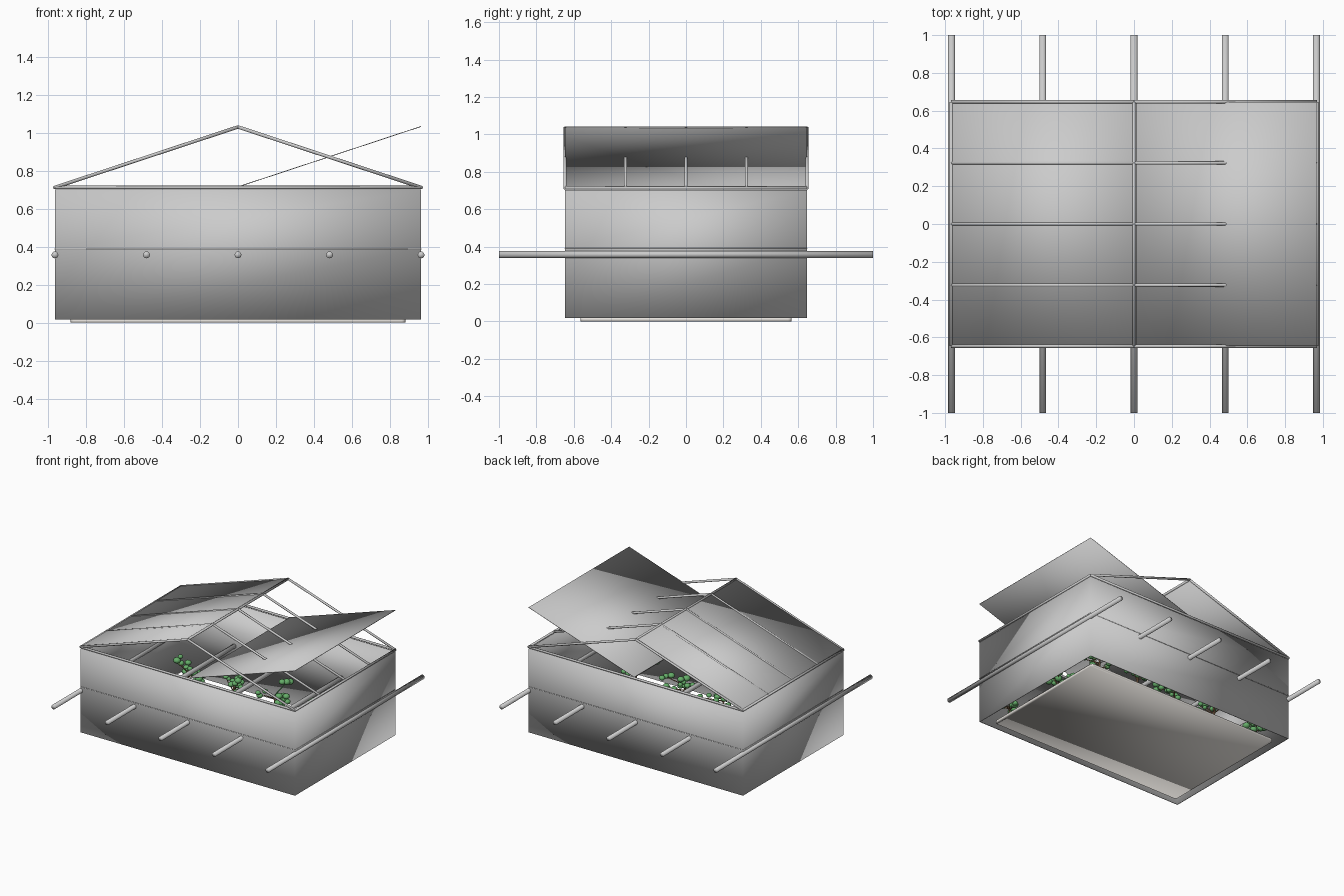
import bpy, bmesh, random
from mathutils import Vector, Matrix

if "Cube" in bpy.data.objects:
    bpy.data.objects.remove(bpy.data.objects["Cube"])

random.seed(4)
HX, HY = 0.967, 0.647          # half size of the glass box
EAVE, RIDGE = 0.714, 1.033


def material(name, rgb):
    m = bpy.data.materials.new(name)
    m.diffuse_color = (*rgb, 1)
    m.use_nodes = True
    m.node_tree.nodes["Principled BSDF"].inputs["Base Color"].default_value = m.diffuse_color
    return m


LEAF = material("leaf_green", (0.13, 0.42, 0.14))
STEM = material("stem_brown", (0.36, 0.2, 0.1))
BED = material("bed_stone", (0.78, 0.75, 0.71))


def finish(bm, name, mats=()):
    """Everything is fully smooth shaded, edges included."""
    bmesh.ops.recalc_face_normals(bm, faces=bm.faces)
    me = bpy.data.meshes.new(name)
    for f in bm.faces:
        f.smooth = True
    bm.to_mesh(me)
    bm.free()
    for m in mats:
        me.materials.append(m)
    ob = bpy.data.objects.new(name, me)
    bpy.context.collection.objects.link(ob)
    return ob


def box(name, lo, hi, mats=(), bevel=0):
    lo, hi = Vector(lo), Vector(hi)
    bm = bmesh.new()
    bmesh.ops.create_cube(bm, size=1, matrix=Matrix.Translation((lo + hi) / 2)
                          @ Matrix.Diagonal((*(hi - lo), 1)))
    if bevel:
        edges = [e for e in bm.edges
                 if abs(e.verts[0].co.z - e.verts[1].co.z) > 1e-4]
        bmesh.ops.bevel(bm, geom=edges, offset=bevel, segments=3,
                        profile=0.5, affect='EDGES')
    return finish(bm, name, mats)


def add_rod(bm, a, b, r, r2=None, sides=12):
    a, b = Vector(a), Vector(b)
    d = b - a
    mat = Matrix.Translation((a + b) / 2) @ d.to_track_quat('Z', 'Y').to_matrix().to_4x4()
    bmesh.ops.create_cone(bm, cap_ends=True, segments=sides, radius1=r,
                          radius2=r if r2 is None else r2,
                          depth=d.length, matrix=mat)


def rod(name, a, b, r, sides=12):
    bm = bmesh.new()
    add_rod(bm, a, b, r, sides=sides)
    return finish(bm, name)


def pane(name, a, b, t=0.004):
    """Thin sheet spanning y between two xz points."""
    bm = bmesh.new()
    f = bm.faces.new([bm.verts.new(p) for p in (
        (a[0], -HY, a[1]), (b[0], -HY, b[1]), (b[0], HY, b[1]), (a[0], HY, a[1]))])
    f.normal_update()
    n = f.normal.copy()
    ext = bmesh.ops.extrude_face_region(bm, geom=[f])
    bmesh.ops.translate(bm, vec=n * t, verts=[
        v for v in ext["geom"] if isinstance(v, bmesh.types.BMVert)])
    return finish(bm, name)


def wall_shell(name, levels, t=0.006):
    """Thin walled rectangular ring: outer face up, inner face back down."""
    bm = bmesh.new()
    section = [(0, z) for z in levels] + [(t, z) for z in reversed(levels)]
    loops = [[bm.verts.new((sx * (HX - o), sy * (HY - o), z)) for o, z in section]
             for sx, sy in ((-1, -1), (1, -1), (1, 1), (-1, 1))]
    for i in range(4):
        a, b = loops[i], loops[(i + 1) % 4]
        for k in range(len(section)):
            m = (k + 1) % len(section)
            bm.faces.new((a[k], b[k], b[m], a[m]))
    return finish(bm, name)


# planting bed at the bottom, smaller than the walls
box("planting_bed", (-0.883, -0.565, 0), (0.883, 0.565, 0.02), [BED], bevel=0.02)

# thin glass walls, lower and upper rows
wall_shell("glass_walls", (0.018, 0.389, 0.702))

# carrying poles through the box
for i in range(5):
    x = (i - 2) * 0.483
    rod(f"carry_pole_{i}", (x, -1, 0.358), (x, 1, 0.358), 0.018, 16)

# frame: seam strips, eave rails, ridge and rafters
for s in (-1, 1):
    rod("seam_strip_long", (-HX, s * HY, 0.389), (HX, s * HY, 0.389), 0.003, 6)
    rod("seam_strip_side", (s * HX, -HY, 0.389), (s * HX, HY, 0.389), 0.003, 6)
    rod("eave_rail_long", (-HX, s * HY, EAVE), (HX, s * HY, EAVE), 0.009)
    rod("eave_rail_side", (s * HX, -HY, EAVE), (s * HX, HY, EAVE), 0.009)
    for k in range(-2, 3):
        y = k * HY / 2
        rod("rafter", (s * HX, y, EAVE), (0, y, RIDGE), 0.009)
rod("ridge_beam", (0, -HY, RIDGE), (0, HY, RIDGE), 0.009)

# closed left roof pane and opened right pane
pane("roof_pane_left", (-HX, EAVE), (0, RIDGE - 0.002))
pane("roof_pane_open", (0.015, 0.72), (0.967, 1.034))


def plant(name, x, y):
    """Branching brown stem with round leaves."""
    bm = bmesh.new()
    base = Vector((x, y, 0.018))
    top = base + Vector((random.uniform(-.02, .02), random.uniform(-.02, .02), 0.13))
    add_rod(bm, base, top, 0.009, 0.005, 6)
    tips = []
    for _ in range(6):
        start = base.lerp(top, random.uniform(0.35, 1))
        tip = start + Vector((random.uniform(-.12, .12), random.uniform(-.09, .09),
                              random.uniform(0, 0.1)))
        add_rod(bm, start, tip, 0.005, 0.003, 5)
        tips.append(tip)
    stems = len(bm.faces)
    for tip in tips:
        for _ in range(3):
            p = tip + Vector([random.uniform(-.035, .035) for _ in range(3)])
            r = random.uniform(0.018, 0.03)
            bmesh.ops.create_icosphere(
                bm, subdivisions=2, radius=r,
                matrix=Matrix.Translation(p) @ Matrix.Diagonal((1, 1, 0.8, 1)))
    bm.faces.ensure_lookup_table()
    for f in bm.faces[stems:]:
        f.material_index = 1
    return finish(bm, name, [STEM, LEAF])


# rows of plants
for i in range(5):
    for j in range(3):
        plant(f"plant_{i}_{j}", (i - 2) * 0.385 + random.uniform(-.03, .03),
              (j - 1) * 0.47 + random.uniform(-.03, .03))
